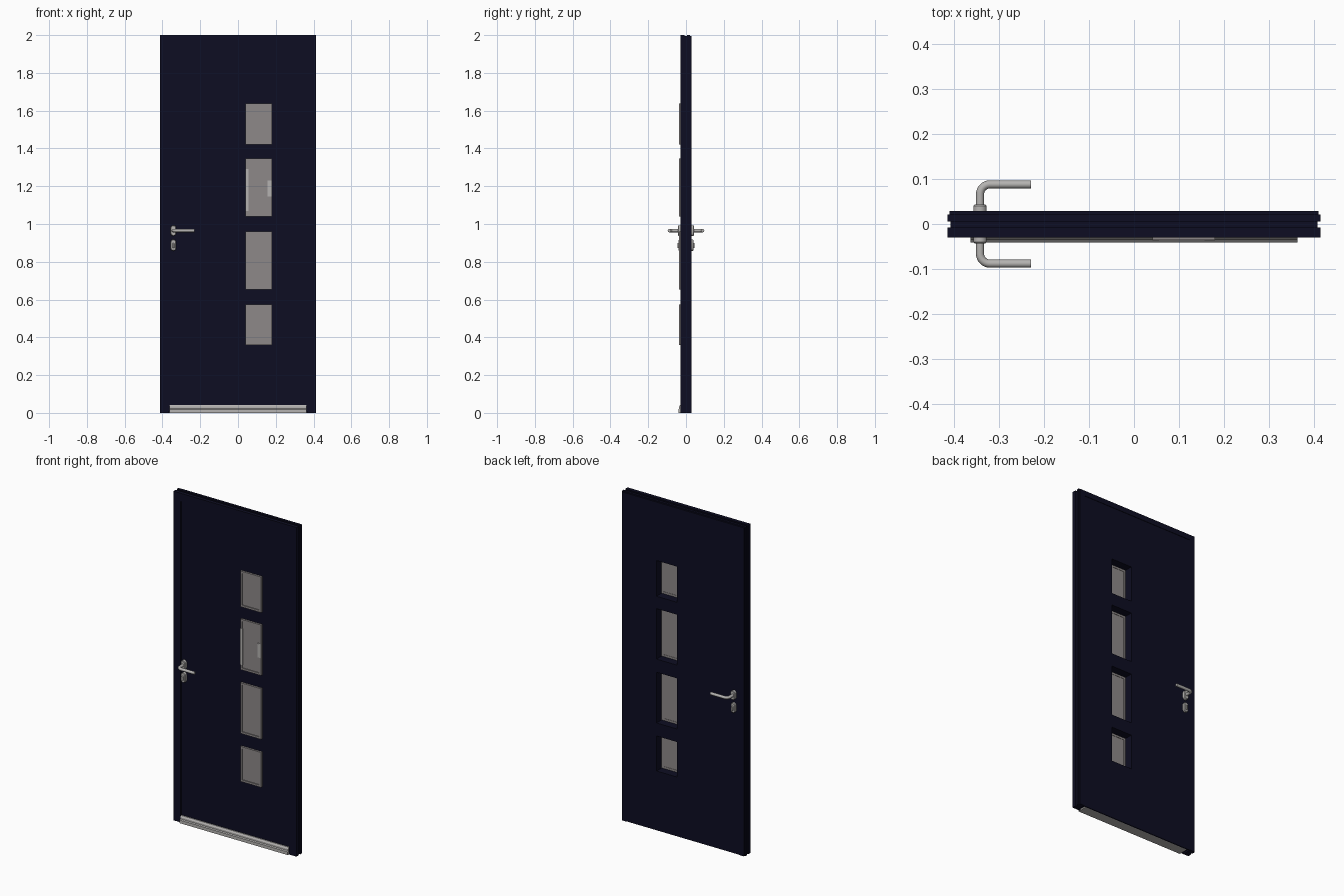
import bpy, bmesh, math
from mathutils import Vector

cube = bpy.data.objects.get("Cube")
if cube:
    bpy.data.objects.remove(cube, do_unlink=True)


def material(name, rgb, metallic=0.0):
    m = bpy.data.materials.new(name)
    m.use_nodes = True
    m.diffuse_color = (*rgb, 1)
    m.node_tree.nodes["Principled BSDF"].inputs["Base Color"].default_value = (*rgb, 1)
    return m


NAVY = material("navy_paint", (0.004, 0.004, 0.016))
GLASS = material("warm_grey_glass", (0.27, 0.25, 0.25))
METAL = material("satin_metal", (0.46, 0.45, 0.44))


def finish(name, bm, mat, smooth=False):
    bmesh.ops.recalc_face_normals(bm, faces=bm.faces)
    mesh = bpy.data.meshes.new(name)
    bm.to_mesh(mesh)
    bm.free()
    mesh.materials.append(mat)
    ob = bpy.data.objects.new(name, mesh)
    bpy.context.collection.objects.link(ob)
    if smooth:
        smooth_object(ob)
    return ob


def smooth_object(ob):
    bpy.ops.object.select_all(action="DESELECT")
    ob.select_set(True)
    bpy.context.view_layer.objects.active = ob
    bpy.ops.object.shade_smooth_by_angle(angle=math.radians(35))


def add_box(bm, x0, x1, y0, y1, z0, z1):
    verts = bmesh.ops.create_cube(bm, size=1)["verts"]
    for v in verts:
        v.co = Vector((x0 if v.co.x < 0 else x1,
                       y0 if v.co.y < 0 else y1,
                       z0 if v.co.z < 0 else z1))


def loft(name, rings, mat, smooth=False):
    """Join matching closed rings and cap both ends."""
    bm = bmesh.new()
    rows = [[bm.verts.new(p) for p in ring] for ring in rings]
    n = len(rows[0])
    for a, b in zip(rows, rows[1:]):
        for i in range(n):
            j = (i + 1) % n
            bm.faces.new((a[i], a[j], b[j], b[i]))
    bm.faces.new(rows[0])
    bm.faces.new(rows[-1])
    return finish(name, bm, mat, smooth)


# Door frame: grooved profile (inset, depth) swept up, across and down
W, H = 0.414, 2.0
profile = [(0, -0.03), (0.05, -0.03), (0.05, -0.024), (0.036, -0.024),
           (0.036, 0.029), (0.004, 0.029), (0.004, 0.021), (0, 0.021),
           (0, 0.006), (0.006, 0.006), (0.006, -0.008), (0, -0.008)]
loft("door_frame", [
    [(-W + u, y, 0) for u, y in profile],
    [(-W + u, y, H - u) for u, y in profile],
    [(W - u, y, H - u) for u, y in profile],
    [(W - u, y, 0) for u, y in profile]], NAVY)

# Door leaf: stiles and rails around four openings
WX0, WX1 = 0.041, 0.18
windows = [(0.36, 0.573), (0.652, 0.96), (1.04, 1.347), (1.422, 1.639)]
LX, LY0, LY1, LTOP = 0.378, -0.024, 0.026, 1.964
bm = bmesh.new()
add_box(bm, -LX, WX0, LY0, LY1, 0.009, LTOP)
add_box(bm, WX1, LX, LY0, LY1, 0.009, LTOP)
edges = [0.009] + [z for w in windows for z in w] + [LTOP]
for z0, z1 in zip(edges[::2], edges[1::2]):
    add_box(bm, WX0, WX1, LY0, LY1, z0, z1)
add_box(bm, -LX, LX, 0.02, LY1, 0, 0.009)
finish("door_leaf", bm, NAVY)

# Window panes set towards the front, with raised bead around each
T = 0.012
for i, (z0, z1) in enumerate(windows, 1):
    bm = bmesh.new()
    add_box(bm, WX0, WX1, -0.031, -0.026, z0, z1)
    finish(f"window_pane_{i}", bm, GLASS)
    bm = bmesh.new()
    for x0, x1 in ((WX0, WX0 + T), (WX1 - T, WX1)):
        add_box(bm, x0, x1, -0.036, LY0, z0, z1)
    for a, b in ((z0, z0 + T), (z1 - T, z1)):
        add_box(bm, WX0 + T, WX1 - T, -0.036, LY0, a, b)
    finish(f"window_bead_{i}", bm, GLASS)

# Bright strips on the second window from the top
bm = bmesh.new()
add_box(bm, WX0, 0.055, -0.037, -0.03, 1.07, 1.29)
add_box(bm, 0.157, WX1, -0.037, -0.03, 1.145, 1.23)
finish("window_highlight_strips", bm, METAL)

# Threshold with stepped weather bar on the front
sill = [(-0.022, 0.043), (-0.03, 0.043), (-0.036, 0.034), (-0.036, 0.024),
        (-0.041, 0.019), (-0.041, 0), (0.02, 0), (0.02, 0.008), (-0.022, 0.008)]
loft("threshold", [[(x, y, z) for y, z in sill] for x in (-0.363, 0.363)], METAL)


def stadium(cx, cz, r, half):
    """Upright rounded outline in x and z."""
    pts = []
    for k in range(24):
        a = math.tau * (k + 0.5) / 24
        pts.append((cx + r * math.cos(a),
                    cz + r * math.sin(a) + math.copysign(half - r, math.sin(a))))
    return pts


def plate(name, cz, r, half, side, y0, y1):
    """Rounded plate with a chamfered outer rim."""
    rings = []
    for y, inset in ((y0, 0), (y1 - 0.003, 0), (y1, 0.003)):
        rings.append([(x, side * y, z) for x, z in stadium(HX, cz, r - inset, half - inset)])
    loft(name, rings, METAL, True)


# Lever handle and lock fittings on both faces
HX, HZ = -0.342, 0.965
for label, side in (("front", -1), ("back", 1)):
    plate(f"{label}_handle_rose", HZ, 0.015, 0.028, side, 0.022, 0.043)
    plate(f"{label}_lock_plate", 0.888, 0.015, 0.03, side, 0.022, 0.04)
    plate(f"{label}_lock_cylinder", 0.886, 0.006, 0.014, side, 0.03, 0.046)

    bend = 0.022
    path = [(HX, 0.03)]
    for k in range(9):
        a = math.pi / 2 * k / 8
        path.append((HX + bend * (1 - math.cos(a)), 0.088 - bend * (1 - math.sin(a))))
    path.append((-0.229, 0.088))
    curve = bpy.data.curves.new(f"{label}_lever", "CURVE")
    curve.dimensions = "3D"
    curve.bevel_depth = 0.009
    curve.bevel_resolution = 4
    curve.use_fill_caps = True
    spline = curve.splines.new("POLY")
    spline.points.add(len(path) - 1)
    for p, (x, y) in zip(spline.points, path):
        p.co = (x, side * y, HZ, 1)
    curve.materials.append(METAL)
    lever = bpy.data.objects.new(f"{label}_lever", curve)
    bpy.context.collection.objects.link(lever)
    bpy.ops.object.select_all(action="DESELECT")
    lever.select_set(True)
    bpy.context.view_layer.objects.active = lever
    bpy.ops.object.convert(target="MESH")
    smooth_object(bpy.context.view_layer.objects.active)
